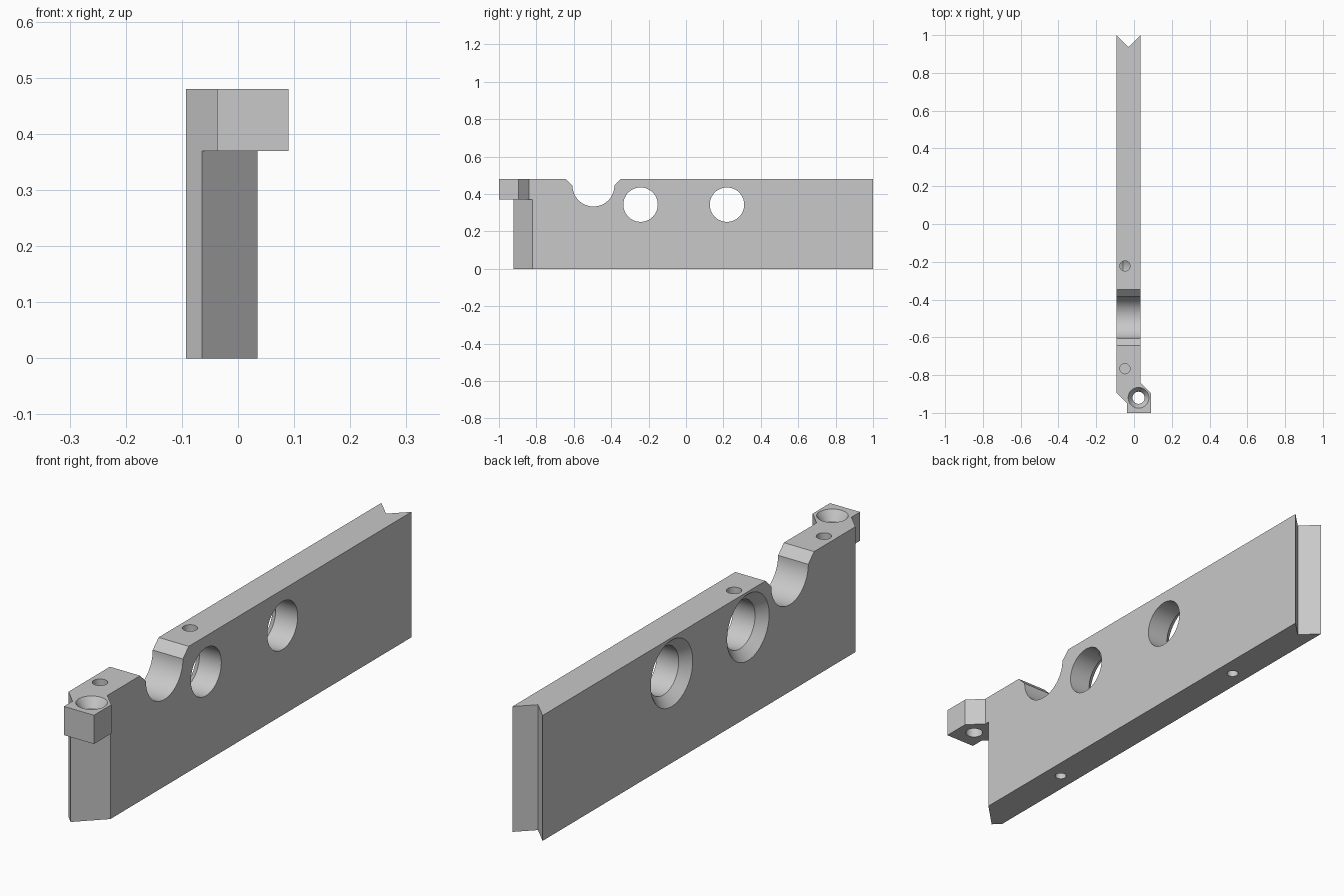
import bpy, bmesh, math
from mathutils import Vector, Matrix

if "Cube" in bpy.data.objects:
    bpy.data.objects.remove(bpy.data.objects["Cube"], do_unlink=True)

grey = bpy.data.materials.new("light_grey_metal")
grey.use_nodes = True
grey.diffuse_color = (0.58, 0.58, 0.58, 1)
grey.node_tree.nodes["Principled BSDF"].inputs["Base Color"].default_value = grey.diffuse_color


def make_object(name, bm):
    bmesh.ops.recalc_face_normals(bm, faces=bm.faces[:])
    mesh = bpy.data.meshes.new(name)
    bm.to_mesh(mesh)
    bm.free()
    mesh.materials.append(grey)
    obj = bpy.data.objects.new(name, mesh)
    bpy.context.collection.objects.link(obj)
    return obj


def prism(name, points, shift):
    """Extrude an outline of 3D points along a shift vector."""
    bm = bmesh.new()
    face = bm.faces.new([bm.verts.new(p) for p in points])
    grown = bmesh.ops.extrude_face_region(bm, geom=[face], use_keep_orig=True)
    verts = [v for v in grown["geom"] if isinstance(v, bmesh.types.BMVert)]
    bmesh.ops.translate(bm, verts=verts, vec=shift)
    return make_object(name, bm)


def drill(name, origin, axis, profile, sides=64):
    """Stepped round cutter from (radius, distance along axis) pairs."""
    turn = Vector((0, 0, 1)).rotation_difference(Vector(axis)).to_matrix().to_4x4()
    place = Matrix.Translation(origin) @ turn
    bm = bmesh.new()
    rings = []
    for radius, dist in profile:
        angles = [math.tau * i / sides for i in range(sides)]
        rings.append([bm.verts.new(place @ Vector((radius * math.cos(a), radius * math.sin(a), dist)))
                      for a in angles])
    for low, high in zip(rings, rings[1:]):
        for i in range(sides):
            j = (i + 1) % sides
            bm.faces.new((low[i], low[j], high[j], high[i]))
    bm.faces.new(rings[0])
    bm.faces.new(rings[-1])
    return make_object(name, bm)


LEFT, RIGHT, TOP, SHELF = 0.035, -0.093, 0.48, 0.37

# Plate outline with a V groove at the back and the mounting lug at the front
outline = [(RIGHT, 1), (RIGHT, -0.892), (-0.037, -0.948), (-0.037, -1), (0.09, -1),
           (0.09, -0.895), (LEFT, -0.84), (LEFT, 1), (-0.029, 0.937)]
plate = prism("bar_plate", [(x, y, 0) for x, y in outline], (0, 0, TOP))

cutters = []

# Slanted relief below the lug, leaving a pointed front end
relief = [(-0.164, -1.021), (0.136, -0.721), (0.3, -0.721), (0.3, -1.2), (-0.164, -1.2)]
cutters.append(prism("relief_cutter", [(x, y, -0.1) for x, y in relief], (0, 0, SHELF + 0.1)))

# Round saddle notch with chamfered mouth
mid, rad, mouth = -0.495, 0.112, 0.445
saddle = [(mid - rad - 0.085, mouth + 0.085), (mid - rad, mouth)]
saddle += [(mid - rad * math.cos(math.pi * i / 40), mouth - rad * math.sin(math.pi * i / 40))
           for i in range(1, 40)]
saddle += [(mid + rad, mouth), (mid + rad + 0.085, mouth + 0.085)]
cutters.append(prism("saddle_cutter", [(-0.2, y, z) for y, z in saddle], (0.4, 0, 0)))

# Two large cross holes, countersunk on the right side
for y in (-0.243, 0.219):
    cutters.append(drill("cross_hole_cutter", (RIGHT, y, 0.343), (1, 0, 0),
                         [(0.147, -0.02), (0.127, 0), (0.092, 0.035), (0.092, 0.2)]))

# Countersunk screw hole through the lug
cutters.append(drill("lug_hole_cutter", (0.024, -0.92, TOP), (0, 0, -1),
                     [(0.068, -0.02), (0.055, 0), (0.032, 0.035), (0.032, 0.15)]))

# Small blind holes in the top and bottom edges
for y in (-0.222, -0.766):
    cutters.append(drill("top_hole_cutter", (-0.048, y, TOP), (0, 0, -1),
                         [(0.027, -0.05), (0.027, 0.11)], 32))
for y in (-0.47, 0.55):
    cutters.append(drill("bottom_hole_cutter", (-0.029, y, 0), (0, 0, 1),
                         [(0.021, -0.05), (0.021, 0.12)], 32))

# Apply every cut, then discard the cutters
bpy.ops.object.select_all(action="DESELECT")
bpy.context.view_layer.objects.active = plate
plate.select_set(True)
for cutter in cutters:
    cutter.hide_render = True
    mod = plate.modifiers.new("cut", "BOOLEAN")
    mod.operation = "DIFFERENCE"
    mod.solver = "EXACT"
    mod.object = cutter
    bpy.ops.object.modifier_apply(modifier=mod.name)
    bpy.data.objects.remove(cutter, do_unlink=True)

bpy.ops.object.shade_smooth_by_angle(angle=math.radians(25))
